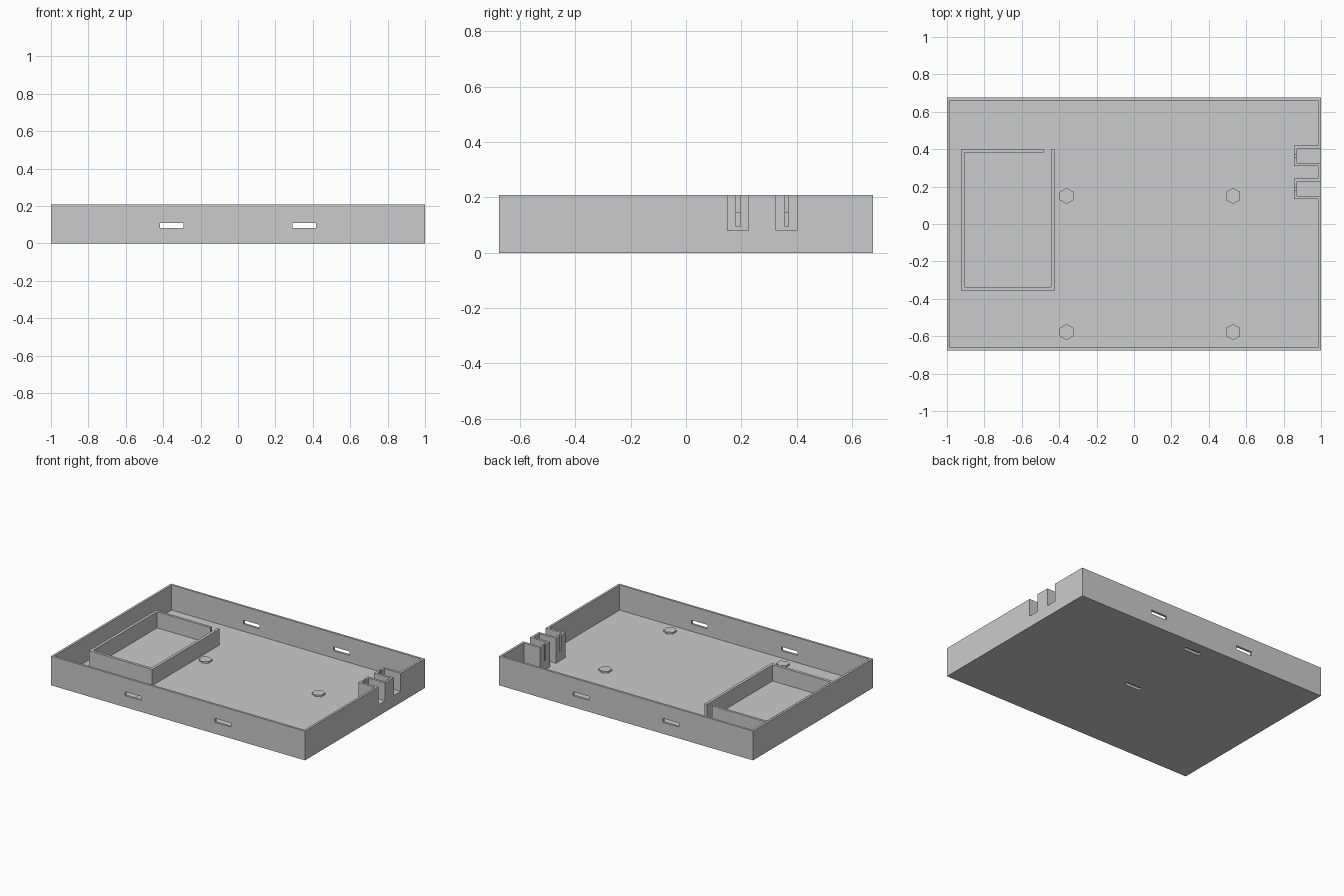
import bpy
import bmesh
from mathutils import Matrix, Vector

old = bpy.data.objects.get("Cube")
if old:
    bpy.data.objects.remove(old, do_unlink=True)

# One plain grey for the whole enclosure
grey = bpy.data.materials.new("plain grey")
grey.use_nodes = True
colour = (0.6, 0.6, 0.6, 1)
grey.diffuse_color = colour
grey.node_tree.nodes["Principled BSDF"].inputs["Base Color"].default_value = colour

HALF_X, HALF_Y, HEIGHT = 1.0, 0.675, 0.208
WALL, FLOOR = 0.016, 0.03
ABOVE = HEIGHT + 0.1


def finish(bm, name):
    mesh = bpy.data.meshes.new(name)
    bm.to_mesh(mesh)
    bm.free()
    mesh.materials.append(grey)
    obj = bpy.data.objects.new(name, mesh)
    bpy.context.collection.objects.link(obj)
    return obj


def block(name, x, y, z):
    """Box from (low, high) ranges along each axis."""
    low, high = (Vector(p) for p in zip(x, y, z))
    bm = bmesh.new()
    bmesh.ops.create_cube(bm, size=1, matrix=Matrix.Translation((low + high) / 2)
                          @ Matrix.Diagonal((high - low).to_4d()))
    return finish(bm, name)


def cut(target, x, y, z):
    """Remove a box-shaped volume from the target."""
    cutter = block("cutter", x, y, z)
    cutter.hide_render = True
    mod = target.modifiers.new("cut", 'BOOLEAN')
    mod.operation = 'DIFFERENCE'
    mod.solver = 'EXACT'
    mod.object = cutter
    bpy.context.view_layer.objects.active = target
    bpy.ops.object.modifier_apply(modifier=mod.name)
    bpy.data.objects.remove(cutter, do_unlink=True)


# Open tray
tray = block("tray", (-HALF_X, HALF_X), (-HALF_Y, HALF_Y), (0, HEIGHT))
cut(tray, (WALL - HALF_X, HALF_X - WALL), (WALL - HALF_Y, HALF_Y - WALL), (FLOOR, ABOVE))

# Strap slots through the front and back walls
for x in (-0.355, 0.355):
    cut(tray, (x - 0.063, x + 0.063), (-1, 1), (0.082, 0.11))

# Shallow slots in the underside
for y in (-0.007, 0.58):
    cut(tray, (-0.063, 0.063), (y - 0.014, y + 0.014), (-0.1, 0.018))

# Cable holders: channel open through the side wall, with a narrow slit inside
SILL = 0.08
for name, y in (("front_cable_holder", 0.188), ("back_cable_holder", 0.364)):
    channel = (y - 0.038, y + 0.038)
    cut(tray, (0.9, 1.1), channel, (SILL, ABOVE))
    holder = block(name, (0.855, HALF_X - WALL), (y - 0.055, y + 0.055), (FLOOR, HEIGHT))
    cut(holder, (0.871, 1.1), channel, (SILL, ABOVE))
    cut(holder, (0.8, 0.9), (y - 0.007, y + 0.007), (0.095, ABOVE))

# Inner compartment with a wire gap at its back corner
compartment = block("compartment", (-0.925, -0.425), (-0.358, 0.4), (FLOOR, 0.145))
cut(compartment, (-0.905, -0.445), (-0.338, 0.382), (0, ABOVE))
cut(compartment, (-0.485, -0.445), (0.3, 0.5), (0, ABOVE))

# Hexagonal mounting pads
for side, x in (("right", -0.36), ("left", 0.53)):
    for end, y in (("front", -0.578), ("back", 0.15)):
        bm = bmesh.new()
        place = Matrix.Translation((x, y, FLOOR + 0.005)) @ Matrix.Rotation(0.5236, 4, 'Z')
        bmesh.ops.create_cone(bm, cap_ends=True, segments=6, radius1=0.043,
                              radius2=0.043, depth=0.014, matrix=place)
        # Turn so that a corner points to the back
        corner = max(bm.verts, key=lambda v: v.co.y).co
        if abs(corner.x - x) > 0.01:
            bmesh.ops.rotate(bm, verts=bm.verts, cent=(x, y, 0),
                             matrix=Matrix.Rotation(0.5236, 3, 'Z'))
        finish(bm, f"{end}_{side}_mounting_pad")
